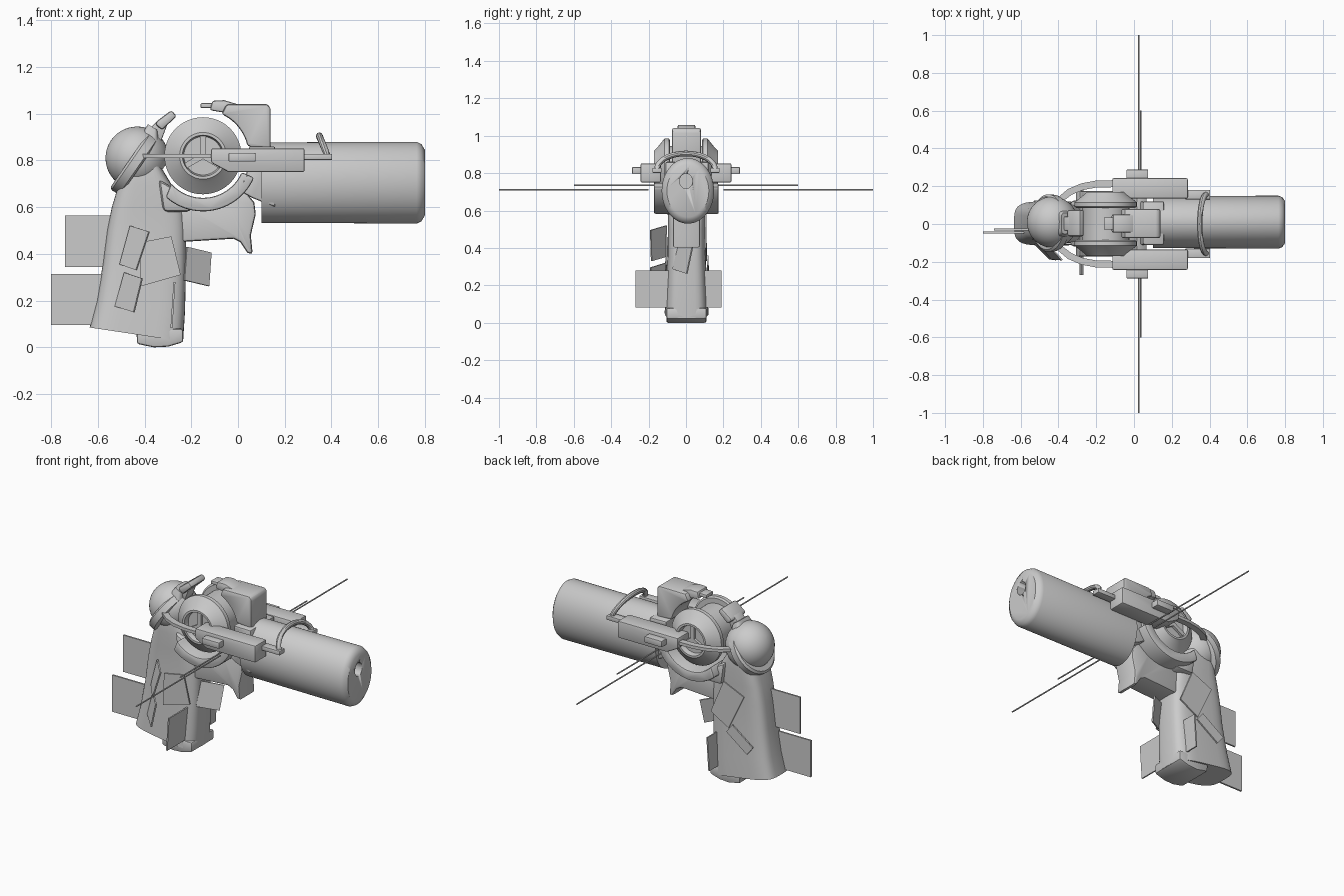
import bpy, bmesh, math
from mathutils import Vector

if "Cube" in bpy.data.objects:
    bpy.data.objects.remove(bpy.data.objects["Cube"])

WX, WZ = -0.15, 0.82  # wheel centre


def finish(bm, name, bevel=0.0, angle=35):
    bmesh.ops.recalc_face_normals(bm, faces=bm.faces)
    me = bpy.data.meshes.new(name)
    bm.to_mesh(me)
    bm.free()
    ob = bpy.data.objects.new(name, me)
    bpy.context.collection.objects.link(ob)
    bpy.ops.object.select_all(action='DESELECT')
    bpy.context.view_layer.objects.active = ob
    ob.select_set(True)
    if bevel:
        m = ob.modifiers.new("bevel", 'BEVEL')
        m.width, m.segments, m.limit_method = bevel, 2, 'ANGLE'
        m.angle_limit = math.radians(40)
        bpy.ops.object.modifier_apply(modifier=m.name)
    bpy.ops.object.shade_smooth_by_angle(angle=math.radians(angle))
    return ob


def loft(name, rings, bevel=0.0, angle=35):
    bm = bmesh.new()
    rs = [[bm.verts.new(p) for p in r] for r in rings]
    for a, b in zip(rs, rs[1:]):
        for i in range(len(a)):
            j = (i + 1) % len(a)
            bm.faces.new((a[i], a[j], b[j], b[i]))
    bm.faces.new(rs[0])
    bm.faces.new(rs[-1])
    return finish(bm, name, bevel, angle)


def prism(name, pts, lo, hi, bevel=0.0, axis='y'):
    put = {'y': lambda p, h: (p[0], h, p[1]), 'z': lambda p, h: (p[0], p[1], h)}[axis]
    return loft(name, [[put(p, h) for p in pts] for h in (lo, hi)], bevel, 30)


def box(name, x0, x1, y0, y1, z0, z1, bevel=0.0):
    return prism(name, [(x0, z0), (x1, z0), (x1, z1), (x0, z1)], min(y0, y1), max(y0, y1), bevel)


def arc(r, a0, a1, n=16):
    return [(WX + r * math.cos(math.radians(a0 + (a1 - a0) * i / n)),
             WZ + r * math.sin(math.radians(a0 + (a1 - a0) * i / n))) for i in range(n + 1)]


def lathe(name, profile, centre, axis, sides=48, squash=1.0):
    """profile = (distance along axis, radius); squash scales the y radius"""
    ax = Vector(axis).normalized()
    u = Vector((0, 1, 0)) if abs(ax.y) < 0.9 else Vector((1, 0, 0))
    v = ax.cross(u)
    rings = []
    for d, r in profile:
        ring = []
        for i in range(sides):
            t = math.tau * i / sides
            ring.append(Vector(centre) + ax * d + u * r * squash * math.cos(t) + v * r * math.sin(t))
        rings.append(ring)
    return loft(name, rings)


def card(name, corners, t=0.008):
    c = [Vector(p) for p in corners]
    n = (c[1] - c[0]).cross(c[3] - c[0]).normalized() * t / 2
    return loft(name, [[p - n for p in c], [p + n for p in c]])


# barrel with off-centre bore
barrel = lathe("barrel", [(0.1, 0.172), (0.765, 0.175), (0.785, 0.165), (0.8, 0.14)],
               (0, 0.01, 0.705), (1, 0, 0), 64, 0.8)
bore = lathe("bore_cutter", [(0.6, 0.04), (0.9, 0.04)], (0, 0, 0.757), (1, 0, 0), 32, 0.85)
bore.hide_render = True
bpy.context.view_layer.objects.active = barrel
mod = barrel.modifiers.new("bore", 'BOOLEAN')
mod.object, mod.operation, mod.solver = bore, 'DIFFERENCE', 'EXACT'
bpy.ops.object.modifier_apply(modifier=mod.name)
bpy.data.objects.remove(bore)

# frame around the wheel: neck, top block, lower frame with trigger, cradle
prism("frame_neck", arc(0.2, -45, 12) + [(0.16, 0.86), (0.16, 0.6), (0.06, 0.64)], -0.11, 0.12, 0.025)
prism("top_block", arc(0.195, 12, 66) + [(-0.05, 1.04), (0.125, 1.042), (0.14, 1.025), (0.14, 0.85)],
      -0.075, 0.08, 0.012)
prism("top_latch", [(-0.12, 1.015), (-0.06, 1.005), (0.0, 0.98), (0.0, 1.04), (-0.06, 1.058), (-0.11, 1.055)],
      -0.045, 0.05, 0.008)
box("sight_tab", -0.16, -0.1, -0.03, 0.035, 1.025, 1.045, 0.004)
prism("lower_frame", [(-0.26, 0.45), (-0.02, 0.465), (0.01, 0.45), (0.04, 0.405), (0.063, 0.397),
                      (0.055, 0.48), (0.076, 0.57), (0.07, 0.62), (0.03, 0.67), (-0.05, 0.64),
                      (-0.15, 0.61), (-0.26, 0.63)], -0.07, 0.075, 0.015)
prism("wheel_cradle", arc(0.238, 228, 337, 24) + arc(0.18, 337, 221, 24), -0.172, 0.175, 0.022)
prism("cradle_link", [(-0.32, 0.58), (-0.2, 0.58), (-0.2, 0.63), (-0.29, 0.69), (-0.34, 0.72)],
      -0.12, 0.125, 0.02)

# wheel: two dished discs on a core
lathe("wheel_core", [(-0.1, 0.125), (0.1, 0.125)], (WX, 0, WZ), (0, 1, 0))
for s, side in ((1, "left"), (-1, "right")):
    lathe("wheel_disc_" + side, [(0.085, 0.155), (0.092, 0.165), (0.115, 0.165), (0.155, 0.115),
                                 (0.17, 0.1), (0.17, 0.088), (0.14, 0.082)], (WX, 0, WZ), (0, s, 0))
    for k in range(3):
        a = math.radians(90 + 120 * k)
        d, n = Vector((math.cos(a), math.sin(a))), Vector((-math.sin(a), math.cos(a))) * 0.012
        c = Vector((WX, WZ))
        prism("wheel_spoke_" + side, [c - n, c + d * 0.085 - n, c + d * 0.085 + n, c + n],
              s * 0.135, s * 0.155)

    # side rail with knob, front bar, rear strap and aerials
    prism("side_rail_" + side, [(-0.115, 0.852), (0.285, 0.852), (0.285, 0.75), (-0.04, 0.75), (-0.115, 0.79)],
          s * 0.135, s * 0.243, 0.008)
    box("rail_knob_" + side, -0.04, 0.075, s * 0.23, s * 0.288, 0.795, 0.832, 0.004)
    box("rail_bar_" + side, 0.27, 0.403, s * 0.13, s * 0.18, 0.802, 0.828, 0.004)
    outer = [(-0.1, 0.232), (-0.2, 0.23), (-0.28, 0.215), (-0.35, 0.185), (-0.41, 0.135)]
    inner = [(-0.39, 0.11), (-0.33, 0.155), (-0.27, 0.18), (-0.2, 0.193), (-0.1, 0.195)]
    prism("rear_strap_" + side, [(x, s * y) for x, y in outer + inner], 0.81, 0.828, 0, 'z')
    lathe("long_aerial_" + side, [(0.2, 0.004), (1.0, 0.004)], (0.025, 0, 0.71), (0, s, 0), 8)
    lathe("short_aerial_" + side, [(0.13, 0.004), (0.6, 0.004)], (0.037, 0, 0.735), (0, s, 0), 8)

# hoop over the barrel
rings = []
for i in range(25):
    t = math.pi * i / 24
    rad = Vector((0, -math.cos(t), math.sin(t)))
    c = Vector((0.383 - 0.035 * math.sin(t), -0.155 * math.cos(t), 0.82 + 0.085 * math.sin(t)))
    rings.append([c + 0.015 * (rad * math.cos(q) + Vector((1, 0, 0)) * math.sin(q))
                  for q in [math.tau * k / 10 for k in range(10)]])
loft("barrel_hoop", rings)

# grip: rounded sections (back x, back z, front x, front z, half width)
sections = [(-.635, .085, -.235, .025, .117), (-.605, .2, -.227, .15, .112), (-.578, .36, -.222, .35, .102),
            (-.56, .5, -.222, .5, .1), (-.54, .6, -.23, .6, .1), (-.51, .7, -.28, .69, .105),
            (-.475, .8, -.328, .77, .1), (-.43, .89, -.335, .86, .08), (-.385, .955, -.345, .93, .055)]
rings = []
for xb, zb, xf, zf, w in sections:
    ring = []
    for i in range(40):
        t = math.tau * i / 40
        c, s = math.cos(t), math.sin(t)
        c, s = math.copysign(abs(c) ** 0.5, c), math.copysign(abs(s) ** 0.5, s)
        f = (c + 1) / 2
        ring.append((xb + (xf - xb) * f, 0.003 + w * s, zb + (zf - zb) * f))
    rings.append(ring)
loft("grip", rings, 0, 45)
prism("grip_heel", [(-0.435, 0.08), (-0.432, 0.015), (-0.36, 0.0), (-0.3, 0.003), (-0.235, 0.022), (-0.235, 0.08)],
      -0.105, 0.11, 0.01)

# rear dome with collar
axis = Vector((-0.82, 0, 0.57))
lathe("rear_dome", [(0.135 * math.sin(a), 0.135 * math.cos(a)) for a in
                    [math.radians(-60 + 149 * i / 20) for i in range(21)]], (-0.432, 0.01, 0.81), axis)
lathe("dome_collar", [(-0.03, 0.135), (-0.022, 0.15), (0.015, 0.152), (0.025, 0.14)],
      (-0.443, 0.005, 0.79), axis)

# hammer
prism("hammer_stem", [(-0.385, 0.93), (-0.34, 0.975), (-0.3, 0.96), (-0.33, 0.88)], -0.035, 0.04, 0.006)
prism("hammer_spur", [(-0.355, 0.955), (-0.345, 0.97), (-0.285, 1.015), (-0.262, 0.99), (-0.325, 0.93)],
      -0.065, 0.075, 0.01)

# loose cards around the grip
box("rear_card_upper", -0.74, -0.52, -0.034, -0.024, 0.345, 0.565)
box("rear_card_lower", -0.8, -0.57, -0.05, -0.04, 0.095, 0.315)
card("cross_card", [(-.285, -.27, .083), (-.285, .19, .083), (-.272, .19, .28), (-.272, -.27, .28)])
card("front_card", [(-.22, -.035, .43), (-.115, .035, .405), (-.125, .005, .262), (-.23, -.07, .287)])
card("side_card_upper", [(-.46, -.105, .52), (-.38, -.19, .495), (-.435, -.185, .33), (-.505, -.1, .355)])
card("side_card_lower", [(-.485, -.11, .32), (-.41, -.19, .295), (-.445, -.185, .15), (-.525, -.105, .175)])
card("side_card_wide", [(-.415, -.105, .45), (-.285, -.105, .475), (-.245, -.105, .31), (-.42, -.108, .26)])
card("back_card_wide", [(-.325, .105, .6), (-.46, .105, .54), (-.36, .108, .33), (-.24, .105, .4)])
card("back_card_strip", [(-.39, .115, .36), (-.53, .12, .26), (-.49, .12, .21), (-.35, .115, .31)])
